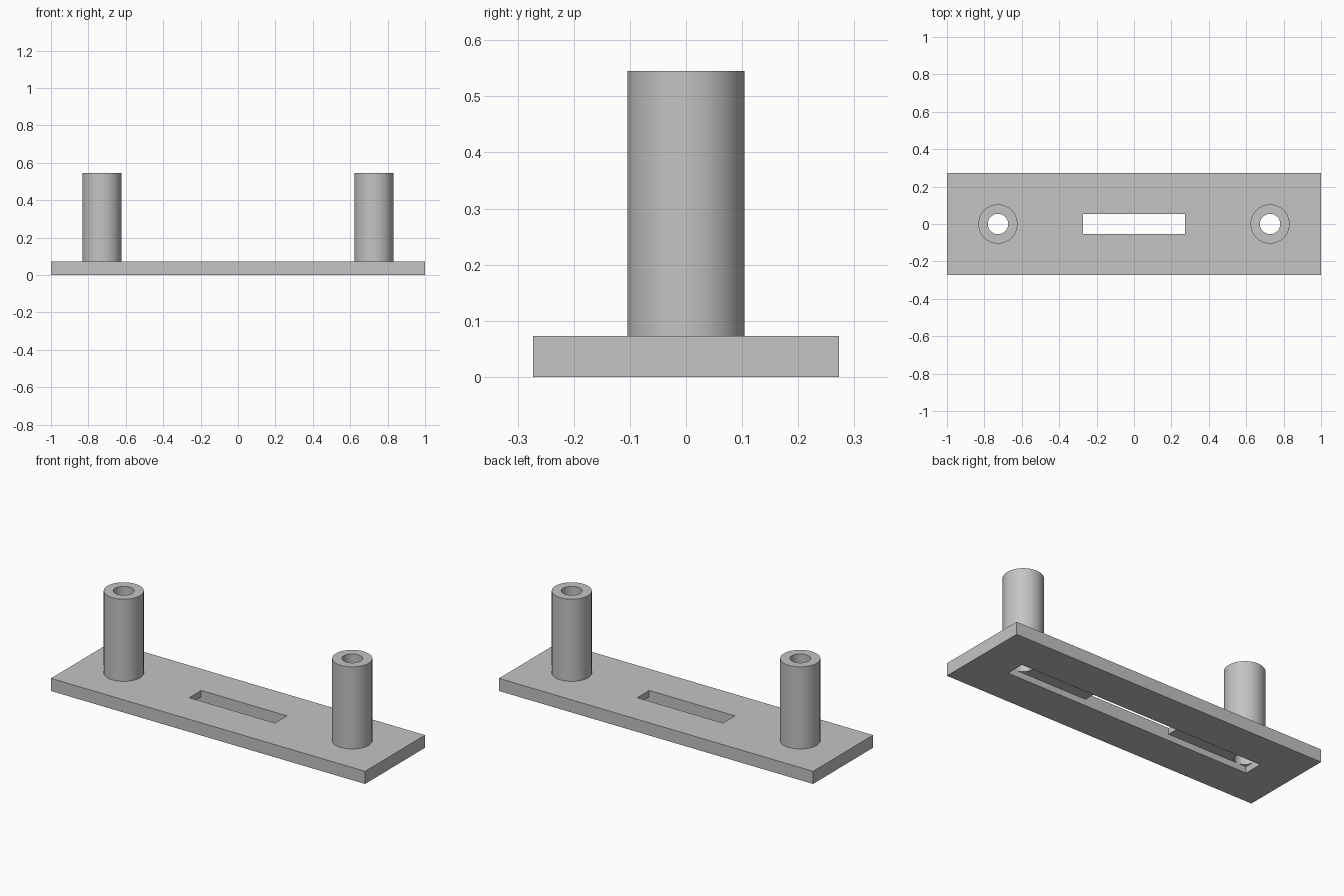
import bpy
import math

default = bpy.data.objects.get("Cube")
if default:
    bpy.data.objects.remove(default, do_unlink=True)

U = 2 / 110            # one drawing unit; the plate is 110 units long
PLATE_H = 4 * U
RECESS_H = 2 * U
POST_TOP = 30 * U
POST_X = 40 * U
POST_R = 5.75 * U
BORE_R = 3 * U

grey = bpy.data.materials.new("plain_grey")
grey.use_nodes = True
colour = (0.55, 0.55, 0.55, 1)
grey.diffuse_color = colour
grey.node_tree.nodes["Principled BSDF"].inputs["Base Color"].default_value = colour


def finish(name):
    obj = bpy.context.object
    obj.name = name
    obj.data.materials.append(grey)
    return obj


def box(name, length, width, z0, z1):
    bpy.ops.mesh.primitive_cube_add(size=1, location=(0, 0, (z0 + z1) / 2))
    bpy.context.object.scale = (length, width, z1 - z0)
    bpy.ops.object.transform_apply(location=True, rotation=False, scale=True)
    return finish(name)


def cylinder(name, radius, x, z0, z1):
    bpy.ops.mesh.primitive_cylinder_add(vertices=64, radius=radius, depth=z1 - z0,
                                        location=(x, 0, (z0 + z1) / 2))
    return finish(name)


def cut(target, cutter):
    mod = target.modifiers.new("cut", 'BOOLEAN')
    mod.operation = 'DIFFERENCE'
    mod.solver = 'EXACT'
    mod.object = cutter
    cutter.hide_render = True
    bpy.ops.object.select_all(action='DESELECT')
    target.select_set(True)
    bpy.context.view_layer.objects.active = target
    bpy.ops.object.modifier_apply(modifier=mod.name)


def shade(obj):
    bpy.ops.object.select_all(action='DESELECT')
    obj.select_set(True)
    bpy.context.view_layer.objects.active = obj
    bpy.ops.object.shade_smooth_by_angle(angle=math.radians(30))


# Base plate with a through slot and a long recess underneath
plate = box("base_plate", 110 * U, 30 * U, 0, PLATE_H)
cutters = [
    box("slot_cutter", 30 * U, 6 * U, -U, PLATE_H + U),
    box("recess_cutter", 86 * U, 6 * U, -U, RECESS_H),
]
for cutter in cutters:
    cut(plate, cutter)

# Hollow posts, bored right through the plate
for side, name in ((1, "left_post"), (-1, "right_post")):
    post = cylinder(name, POST_R, side * POST_X, PLATE_H, POST_TOP)
    bore = cylinder("bore_cutter", BORE_R, side * POST_X, -U, POST_TOP + U)
    cut(post, bore)
    cut(plate, bore)
    shade(post)
    cutters.append(bore)
shade(plate)

for cutter in cutters:
    bpy.data.objects.remove(cutter, do_unlink=True)
